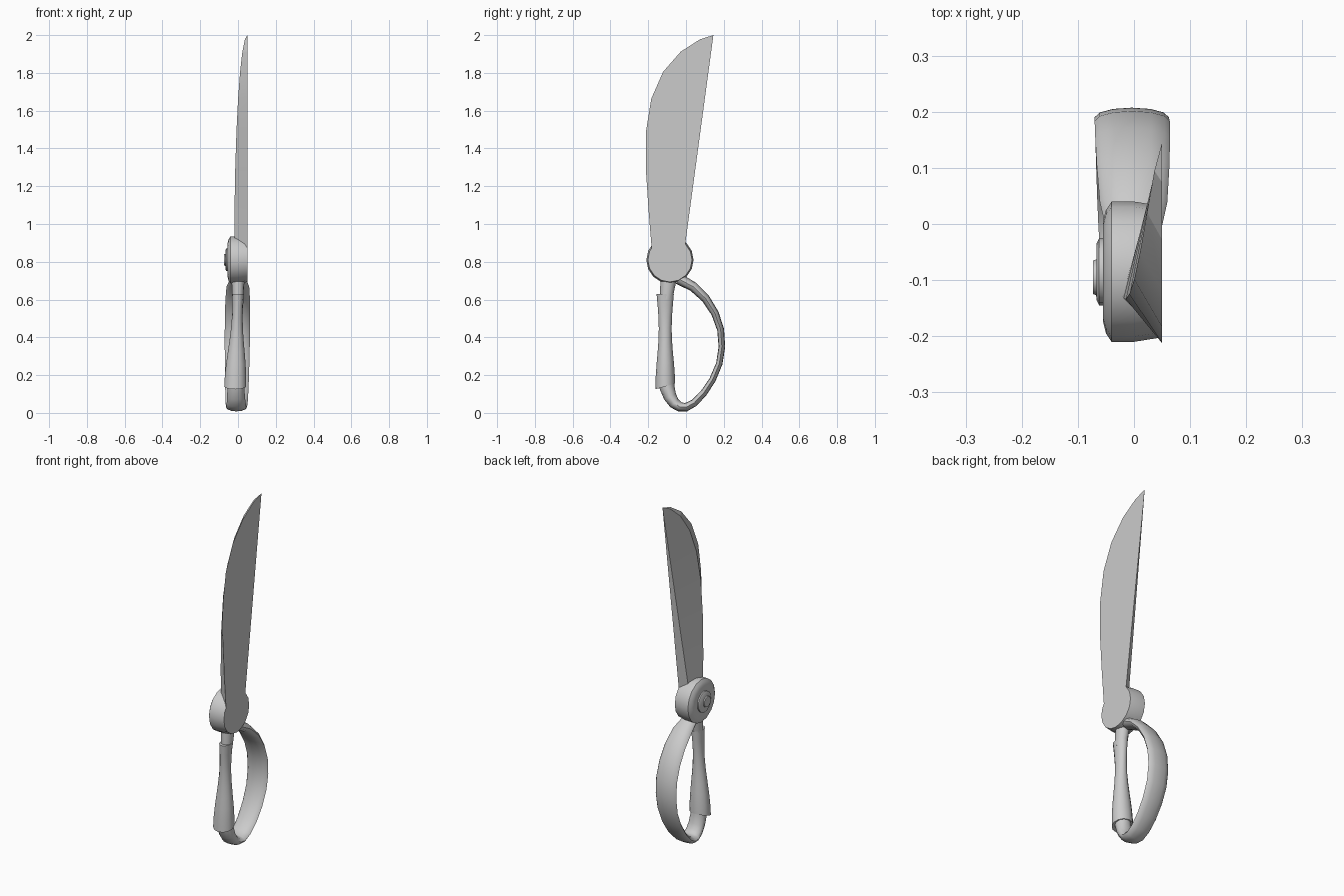
import bpy, bmesh, math
from mathutils import Vector
from mathutils.geometry import interpolate_bezier

cube = bpy.data.objects.get("Cube")
if cube:
    bpy.data.objects.remove(cube)

grey = bpy.data.materials.new("steel grey")
grey.use_nodes = True
colour = (0.6, 0.6, 0.6, 1)
grey.diffuse_color = colour
grey.node_tree.nodes["Principled BSDF"].inputs["Base Color"].default_value = colour

FLAT_SIDE = 0.05
SIDEWAYS = Vector((1, 0, 0))
DEPTH = Vector((0, 1, 0))
UP = Vector((0, 0, 1))


def loft(name, rings, angle):
    """Skin a list of closed point rings and cap both ends."""
    bm = bmesh.new()
    loops = [[bm.verts.new(point) for point in ring] for ring in rings]
    count = len(loops[0])
    for lower, upper in zip(loops, loops[1:]):
        for i in range(count):
            j = (i + 1) % count
            bm.faces.new((lower[i], lower[j], upper[j], upper[i]))
    bm.faces.new(loops[0])
    bm.faces.new(loops[-1])
    bmesh.ops.remove_doubles(bm, verts=bm.verts, dist=0.0001)
    bmesh.ops.recalc_face_normals(bm, faces=bm.faces)
    mesh = bpy.data.meshes.new(name)
    bm.to_mesh(mesh)
    bm.free()
    mesh.materials.append(grey)
    part = bpy.data.objects.new(name, mesh)
    bpy.context.collection.objects.link(part)
    bpy.ops.object.select_all(action='DESELECT')
    part.select_set(True)
    bpy.context.view_layer.objects.active = part
    bpy.ops.object.shade_smooth_by_angle(angle=math.radians(angle))


def oval(centre, axis_a, axis_b, sides=12):
    """Ring of points around a centre, given its two half-axes."""
    angles = (math.tau * i / sides for i in range(sides))
    return [centre + axis_a * math.cos(a) + axis_b * math.sin(a) for a in angles]


def disc(name, centre, profile):
    """Turn a profile of (x, radius) pairs about an axis along x."""
    loft(name, [oval(centre + SIDEWAYS * x, DEPTH * radius, UP * radius, sides=16)
                for x, radius in profile], angle=40)


# Blade: flat on one side, with a front cutting bevel and a slanted back
def blade_section(t):
    z = 0.85 + 1.15 * t
    spine = 0.155 * t - 0.01
    width = (0.17 + 0.25 * t) * (1 - t ** 4) ** 0.7
    edge = spine - width
    thickness = 0.07 * math.sqrt(1 - t * t)
    back = 1 - t
    return [Vector((FLAT_SIDE, edge, z)),
            Vector((FLAT_SIDE - thickness, edge + 0.3 * width, z)),
            Vector((FLAT_SIDE - 0.045 * back, spine - 0.03 * back, z)),
            Vector((FLAT_SIDE, spine, z))]


steps = 8
loft("blade", [blade_section(min(1, math.sin(math.pi / 2 * i / steps)))
               for i in range(steps + 1)], angle=15)

# Pivot hub with a rounded outer rim, and a stepped bolt
pivot = Vector((0, -0.085, 0.81))
disc("pivot_hub", pivot, [(-0.055, 0.09), (-0.05, 0.11), (-0.04, 0.125),
                          (0, 0.125), (FLAT_SIDE, 0.117)])
disc("pivot_bolt", pivot, [(-0.05, 0.06), (-0.062, 0.06), (-0.067, 0.05)])
disc("bolt_cap", pivot - DEPTH * 0.01, [(-0.06, 0.034), (-0.073, 0.03)])

# Hand guard: broad band sweeping from the hub round to the foot of the grip
hub_end = Vector((0, -0.04, 0.71))
far_side = Vector((0, 0.19, 0.35))
bottom = Vector((0, 0, 0.03))
grip_end = Vector((0, -0.11, 0.2))
segments = [
    (hub_end, Vector((0, 0.1, 0.66)), Vector((0, 0.2, 0.5)), far_side),
    (far_side, Vector((0, 0.19, 0.2)), Vector((0, 0.06, 0.04)), bottom),
    (bottom, Vector((0, -0.06, 0.02)), Vector((0, -0.1, 0.08)), grip_end),
]
path = [hub_end]
for segment in segments:
    path += interpolate_bezier(*segment, 6)[1:]
last = len(path) - 1
rings = []
for i, point in enumerate(path):
    s = i / last
    tangent = path[min(i + 1, last)] - path[max(i - 1, 0)]
    across = tangent.cross(SIDEWAYS).normalized()
    half_width = 0.042 + 0.025 * math.sin(math.pi * math.sqrt(s))
    half_depth = 0.017 + 0.08 * (s - 0.4) ** 2
    rings.append(oval(point - SIDEWAYS * 0.012 * s, SIDEWAYS * half_width,
                      across * half_depth))
loft("hand_guard", rings, angle=50)


# Grip: waisted sleeve, flared towards a slanted foot
def grip_section(t):
    centre = Vector((-0.015 * (1 - t), -0.11, 0.14 + 0.49 * t))
    half_x = 0.043 + 0.015 * math.cos(1.25 * math.pi * t)
    half_y = 0.043 + 0.009 * math.cos(1.6 * math.pi * t)
    slant = 0.015 * (1 - t) ** 4
    return oval(centre, SIDEWAYS * half_x, DEPTH * half_y + UP * slant)


loft("grip", [grip_section(i / steps) for i in range(steps + 1)], angle=50)

# Neck joining the grip to the hub
neck_foot = Vector((0, -0.105, 0.6))
neck_top = Vector((0, -0.09, 0.73))
loft("neck", [oval(neck_foot, SIDEWAYS * 0.03, DEPTH * 0.033),
              oval(neck_top, SIDEWAYS * 0.035, DEPTH * 0.045)], angle=50)
